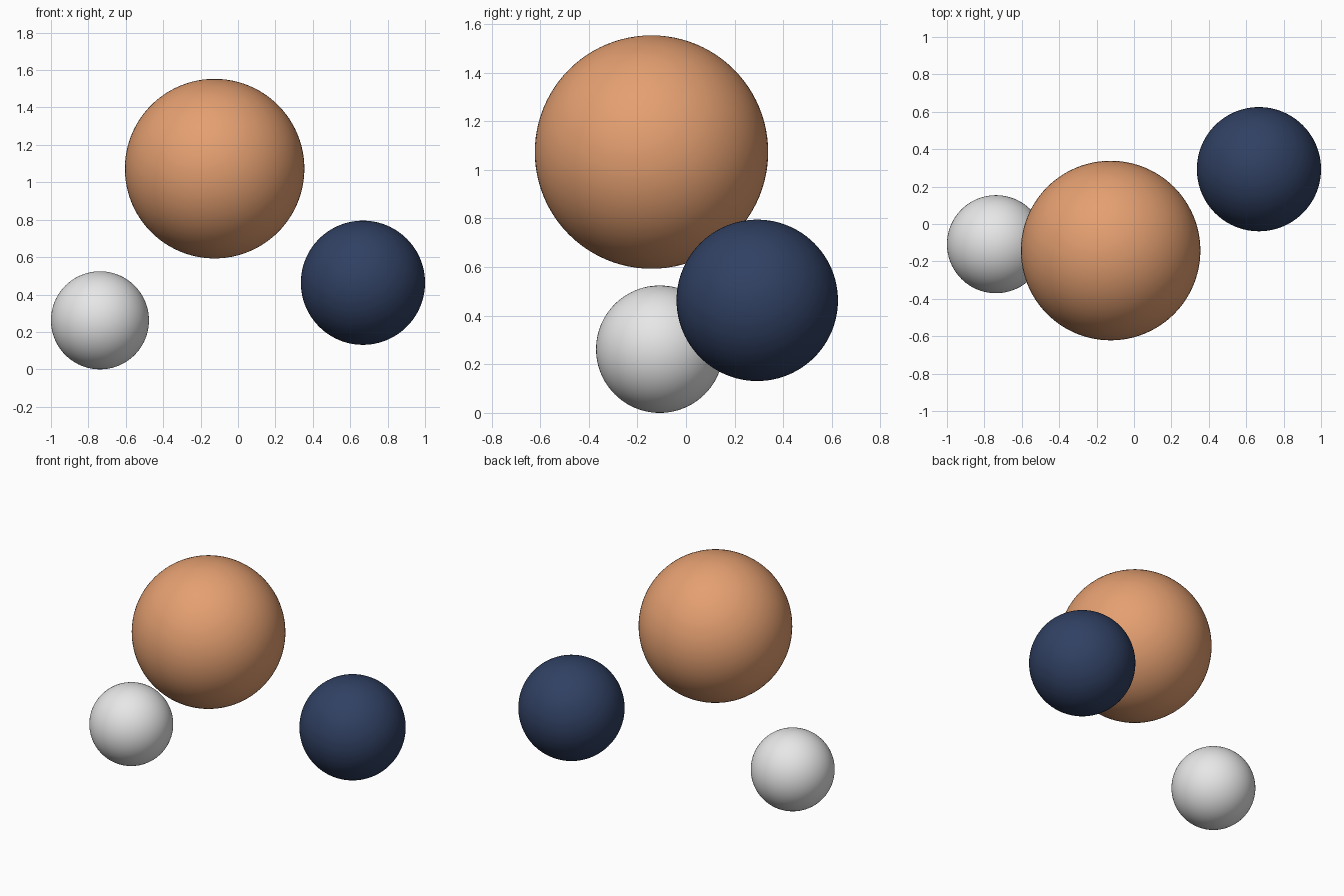
import bpy

cube = bpy.data.objects.get("Cube")
if cube:
    bpy.data.objects.remove(cube, do_unlink=True)


def make_material(name, rgb):
    mat = bpy.data.materials.new(name)
    mat.use_nodes = True
    colour = (*rgb, 1)
    mat.diffuse_color = colour
    mat.node_tree.nodes["Principled BSDF"].inputs["Base Color"].default_value = colour
    return mat


def make_sphere(name, centre, radius, mat):
    bpy.ops.mesh.primitive_uv_sphere_add(
        segments=96, ring_count=48, radius=radius, location=centre)
    ball = bpy.context.object
    ball.name = name
    ball.data.materials.append(mat)
    bpy.ops.object.shade_smooth()
    return ball


# Three separate smooth spheres
make_sphere("large_orange_sphere", (-0.125, -0.142, 1.073), 0.48,
            make_material("warm orange", (0.78, 0.35, 0.165)))
make_sphere("medium_navy_sphere", (0.668, 0.293, 0.463), 0.332,
            make_material("navy blue", (0.03, 0.052, 0.125)))
make_sphere("small_white_sphere", (-0.738, -0.108, 0.262), 0.262,
            make_material("pale grey", (0.8, 0.8, 0.8)))
